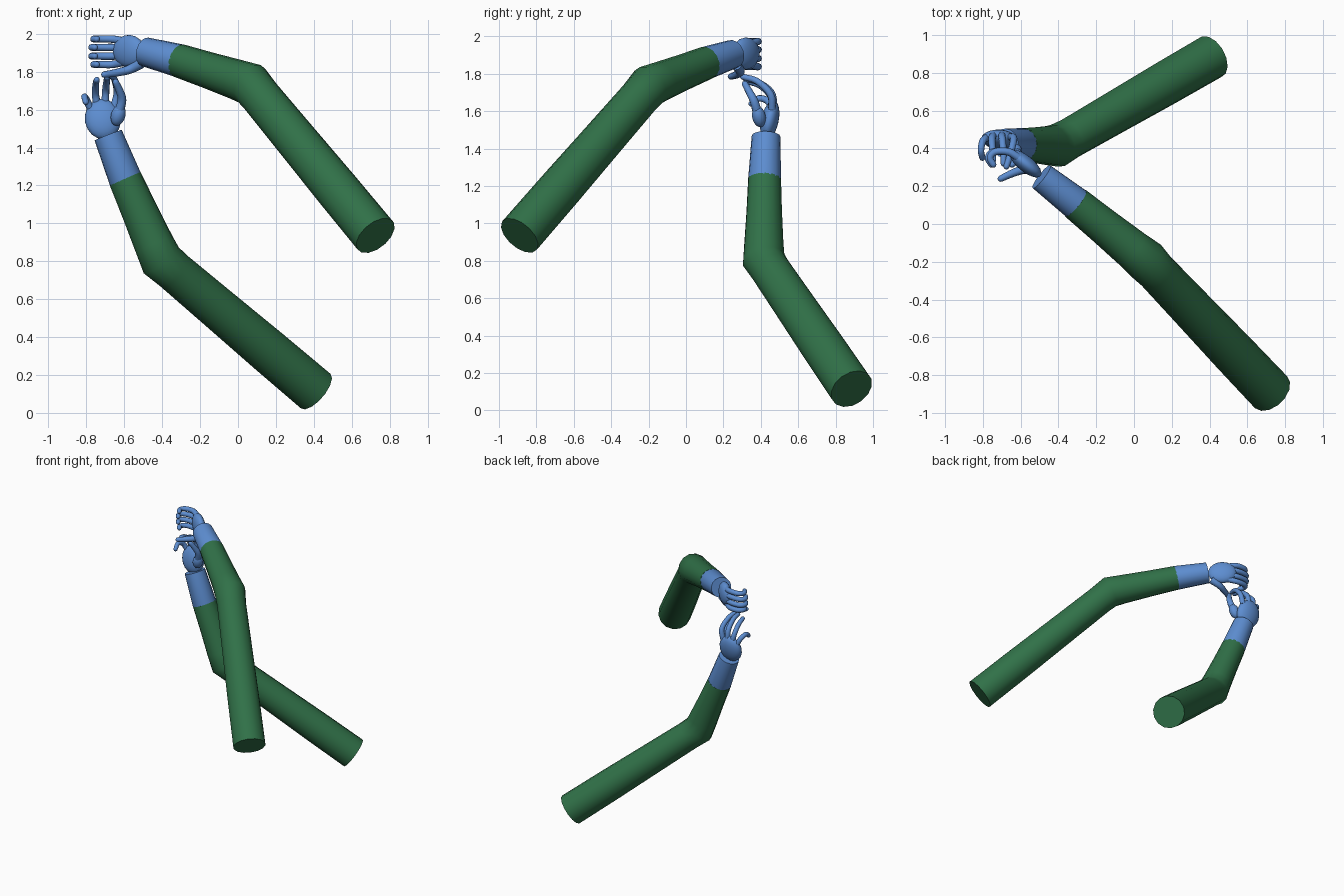
import bpy, bmesh, math
from mathutils import Vector, Matrix

if "Cube" in bpy.data.objects:
    bpy.data.objects.remove(bpy.data.objects["Cube"])


def material(name, rgb):
    m = bpy.data.materials.new(name)
    m.diffuse_color = (*rgb, 1)
    m.use_nodes = True
    m.node_tree.nodes["Principled BSDF"].inputs["Base Color"].default_value = m.diffuse_color
    return m


GREEN = material("sleeve green", (0.03, 0.165, 0.065))
BLUE = material("glove blue", (0.11, 0.27, 0.64))


def finish(bm, name, mat, angle=50):
    bmesh.ops.recalc_face_normals(bm, faces=bm.faces)
    me = bpy.data.meshes.new(name)
    bm.to_mesh(me)
    bm.free()
    me.materials.append(mat)
    ob = bpy.data.objects.new(name, me)
    bpy.context.collection.objects.link(ob)
    bpy.ops.object.select_all(action='DESELECT')
    ob.select_set(True)
    bpy.context.view_layer.objects.active = ob
    bpy.ops.object.shade_smooth_by_angle(angle=math.radians(angle))
    return ob


def tube(name, pts, radii, mat, sides=14, angle=50):
    """Sweep a round section along a path, with flat ends."""
    pts = [Vector(p) for p in pts]
    n = len(pts)
    bm = bmesh.new()
    rings = []
    side = None
    for i, p in enumerate(pts):
        a = (p - pts[i - 1]).normalized() if i else None
        b = (pts[i + 1] - p).normalized() if i < n - 1 else None
        t = ((a or b) + (b or a)).normalized()
        if side is None:
            side = t.orthogonal()
        side = (side - t * side.dot(t)).normalized()
        up = t.cross(side)
        rings.append([bm.verts.new(p + radii[i] * (side * math.cos(k * math.tau / sides)
                                                  + up * math.sin(k * math.tau / sides)))
                      for k in range(sides)])
    for r, s in zip(rings, rings[1:]):
        for k in range(sides):
            j = (k + 1) % sides
            bm.faces.new((r[k], r[j], s[j], s[k]))
    bm.faces.new(rings[0])
    bm.faces.new(rings[-1])
    return finish(bm, name, mat, angle)


def finger(name, pts, r0=0.021, r1=0.016):
    """Curved finger with a rounded tip."""
    p = [Vector(q) for q in pts]
    e = [p[0] * 2 - p[1]] + p + [p[-1] * 2 - p[-2]]
    path = []
    for i in range(1, len(e) - 2):
        a, b, c, d = e[i - 1:i + 3]
        for k in range(4):
            t = k / 4
            path.append(0.5 * (2 * b + (c - a) * t + (2 * a - 5 * b + 4 * c - d) * t * t
                               + (3 * b - a - 3 * c + d) * t ** 3))
    path.append(p[-1])
    m = len(path) - 1
    radii = [r0 + (r1 - r0) * i / m for i in range(m + 1)]
    d = (path[-1] - path[-2]).normalized()
    for ang in (30, 60, 80):
        s = math.radians(ang)
        path.append(p[-1] + d * r1 * math.sin(s))
        radii.append(r1 * math.cos(s))
    return tube(name, path, radii, BLUE, 10, 80)


def ellipsoid(name, centre, axis, wide, size):
    """Ball scaled along its length, width and thickness."""
    x = Vector(axis).normalized()
    y = Vector(wide)
    y = (y - x * y.dot(x)).normalized()
    z = x.cross(y)
    rot = Matrix((x, y, z)).transposed().to_4x4()
    bm = bmesh.new()
    bmesh.ops.create_uvsphere(bm, u_segments=18, v_segments=12, radius=1,
                              matrix=Matrix.Translation(centre) @ rot @ Matrix.Diagonal((*size, 1)))
    return finish(bm, name, BLUE, 80)


def arm(name, shoulder, elbow, cuff, wrist):
    """Sleeve bent at the elbow, plus the glove cuff."""
    s, e, c, w = map(Vector, (shoulder, elbow, cuff, wrist))
    path = [s, s.lerp(e, 0.3), s.lerp(e, 0.65), s.lerp(e, 0.92), e,
            e.lerp(c, 0.2), e.lerp(c, 0.6), c]
    tube(name + "_sleeve", path, [0.12, 0.118, 0.112, 0.108, 0.115, 0.106, 0.096, 0.089], GREEN)
    tube(name + "_cuff", [c.lerp(w, -0.1), c, w], [0.084, 0.088, 0.077], BLUE, 16)


# Upper arm of the pair, reaching over
arm("over_arm", (0.725, -0.89, 0.935), (0.065, -0.195, 1.735),
    (-0.31, 0.11, 1.858), (-0.49, 0.25, 1.905))
ellipsoid("over_palm", (-0.575, 0.32, 1.908), (-0.16, 0.13, 0.01), (0, 0, 1), (0.105, 0.086, 0.042))
for i, z in enumerate((1.972, 1.928, 1.882, 1.838)):
    reach = (0.0, 0.01, 0.01, 0.0)[i]
    zb = 1.908 + (z - 1.908) * 0.85
    finger(f"over_finger_{i + 1}", [(-0.61, 0.35, zb), (-0.665, 0.382, z),
                                    (-0.735 - reach, 0.382, z), (-0.762 - reach, 0.35, z),
                                    (-0.745 - reach, 0.315, z)], 0.021, 0.017)
finger("over_thumb", [(-0.51, 0.27, 1.845), (-0.57, 0.29, 1.813),
                      (-0.64, 0.27, 1.795), (-0.705, 0.24, 1.785)], 0.028, 0.017)

# Lower arm of the pair, reaching up
arm("under_arm", (0.41, 0.885, 0.115), (-0.405, 0.415, 0.805),
    (-0.595, 0.42, 1.235), (-0.685, 0.428, 1.465))
ellipsoid("under_palm", (-0.713, 0.448, 1.55), (-0.04, 0.045, 0.2), (1, 0, 0.15), (0.11, 0.095, 0.047))
finger("under_finger_1", [(-0.655, 0.46, 1.61), (-0.637, 0.452, 1.69),
                          (-0.652, 0.38, 1.76), (-0.675, 0.305, 1.783)])
finger("under_finger_2", [(-0.70, 0.47, 1.62), (-0.698, 0.455, 1.70),
                          (-0.692, 0.385, 1.755), (-0.69, 0.32, 1.77)])
finger("under_finger_3", [(-0.74, 0.47, 1.61), (-0.752, 0.455, 1.68),
                          (-0.75, 0.40, 1.735), (-0.745, 0.34, 1.757)])
finger("under_finger_4", [(-0.775, 0.46, 1.60), (-0.80, 0.44, 1.652),
                          (-0.81, 0.39, 1.668), (-0.803, 0.35, 1.64)], 0.02, 0.016)
ellipsoid("under_thumb_base", (-0.632, 0.39, 1.57), (0.03, -0.02, 0.1), (1, 0, 0), (0.058, 0.038, 0.036))
finger("under_thumb", [(-0.63, 0.385, 1.58), (-0.612, 0.365, 1.65),
                       (-0.625, 0.34, 1.70), (-0.645, 0.315, 1.745)], 0.026, 0.017)
